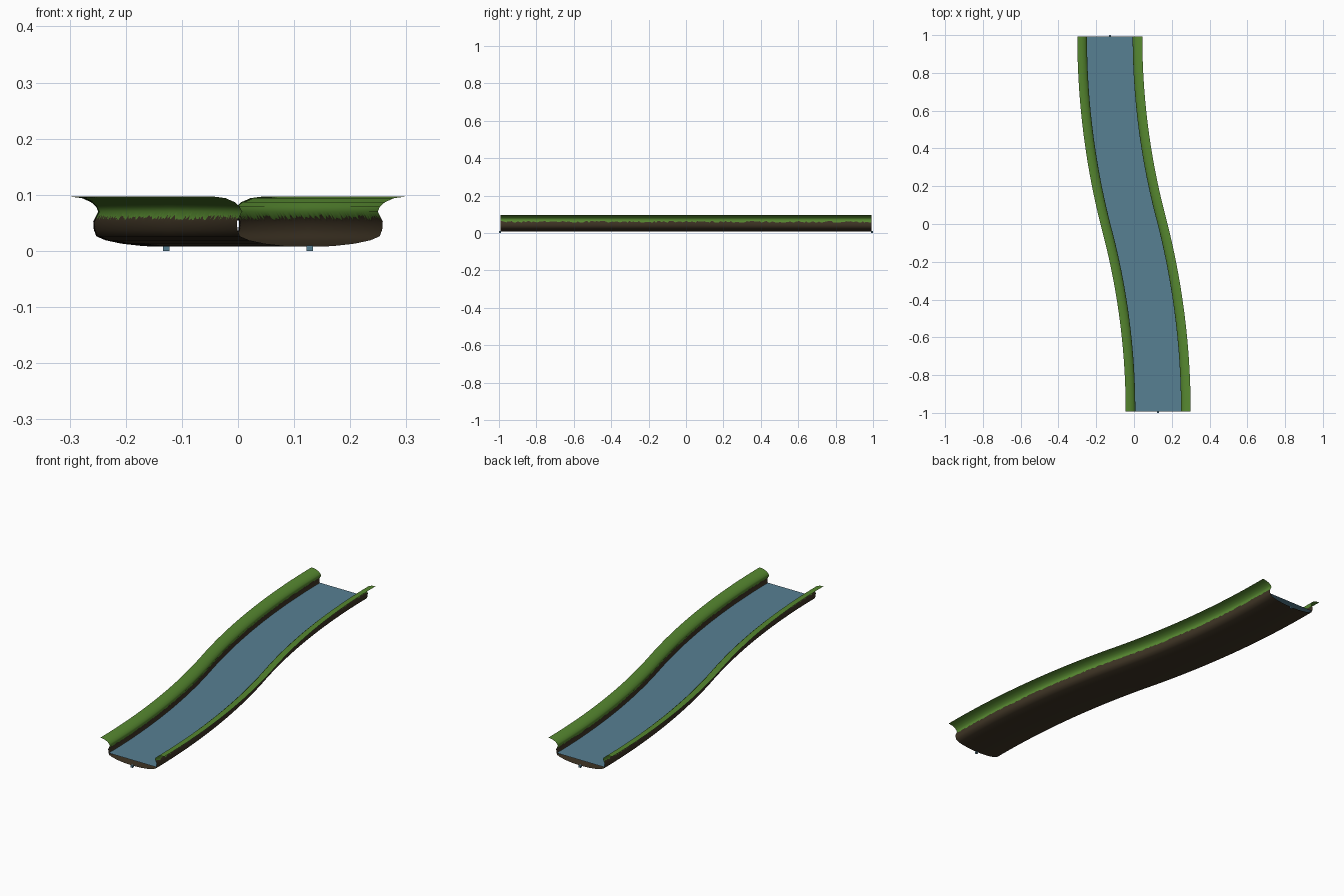
import bpy, bmesh, math, random
from mathutils import Vector

if "Cube" in bpy.data.objects:
    bpy.data.objects.remove(bpy.data.objects["Cube"])

random.seed(4)
END_X, END_Y = 0.128, 0.993
THETA = 2 * math.atan(END_X / END_Y)
RADIUS = END_Y / math.sin(THETA)
STATIONS = 200


def material(name, rgb):
    m = bpy.data.materials.new(name)
    m.diffuse_color = (*rgb, 1)
    m.use_nodes = True
    m.node_tree.nodes["Principled BSDF"].inputs["Base Color"].default_value = m.diffuse_color
    return m


GRASS = material("grass green", (0.095, 0.250, 0.030))
DIRT = material("dark earth", (0.048, 0.034, 0.018))
WATER = material("river blue", (0.095, 0.215, 0.290))


def station(u):
    """Centre point and sideways direction on the two-arc S path, u from -1 to 1."""
    t = (1 - abs(u)) * THETA
    p = Vector((END_X - RADIUS * (1 - math.cos(t)), -END_Y + RADIUS * math.sin(t), 0))
    side = Vector((math.cos(t), math.sin(t), 0))
    return (p if u <= 0 else -p), side


def sweep(name, profile_at, materials, rule):
    bm = bmesh.new()
    rows = []
    for i in range(STATIONS + 1):
        p, side = station(-1 + 2 * i / STATIONS)
        rows.append([bm.verts.new(p + side * o + Vector((0, 0, z))) for o, z in profile_at()])
    for a, b in zip(rows, rows[1:]):
        for j in range(len(a) - 1):
            f = bm.faces.new((a[j], a[j + 1], b[j + 1], b[j]))
            f.material_index = rule(j, len(a) - 1)
            f.smooth = True
    me = bpy.data.meshes.new(name)
    bm.to_mesh(me)
    bm.free()
    for m in materials:
        me.materials.append(m)
    ob = bpy.data.objects.new(name, me)
    bpy.context.collection.objects.link(ob)
    return ob


# Open channel: bowl of earth with flared grassy lips
def ragged_z():
    t = random.uniform(0.3, 0.85)          # ragged turf line on the wall
    return 0.121 + 0.009 * t, 0.070 - 0.018 * t


def channel_profile():
    def half():
        return [(0.172, 0.097), (0.150, 0.094), (0.134, 0.087), (0.125, 0.079),
                (0.121, 0.070), ragged_z(), (0.130, 0.052), (0.129, 0.038),
                (0.1245, 0.026), (0.108, 0.019), (0.080, 0.013), (0.040, 0.0085)]
    return [(-o, z) for o, z in half()] + [(0, 0.0075)] + half()[::-1]


sweep("river_bed", channel_profile, [GRASS, DIRT],
      lambda j, n: 0 if min(j, n - 1 - j) < 5 else 1)

# Flat water sheet
sweep("water", lambda: [(-0.127, 0.034), (0.127, 0.034)], [WATER], lambda j, n: 0)

# Tiny connector pegs under both ends
for name, s in (("front_peg", 1), ("back_peg", -1)):
    bpy.ops.mesh.primitive_cube_add(size=1, location=(s * END_X, -s * 0.9945, 0.005))
    ob = bpy.context.object
    ob.name = name
    ob.scale = (0.011, 0.011, 0.010)
    ob.data.materials.append(WATER)
